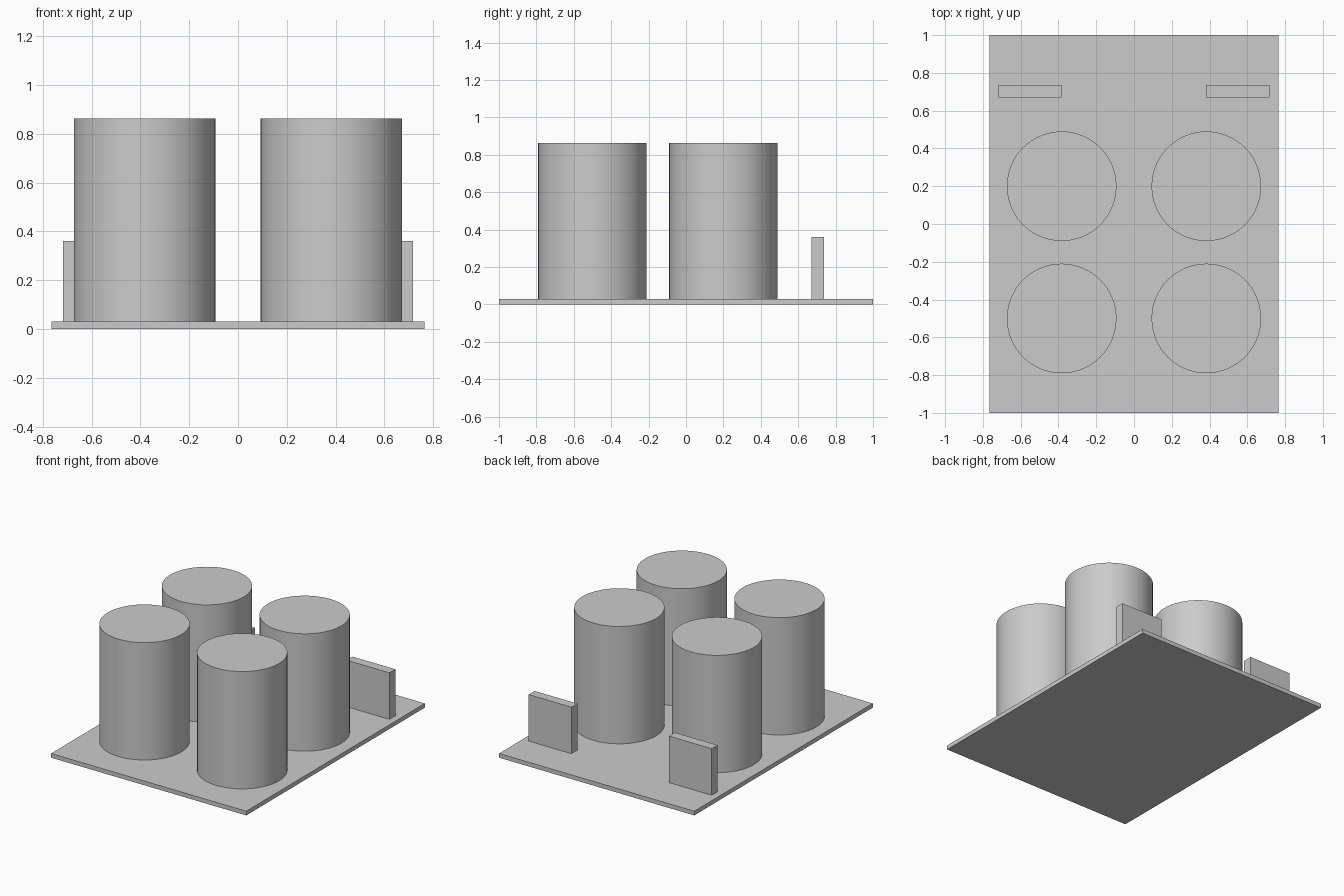
import bpy
import math

cube = bpy.data.objects.get("Cube")
if cube:
    bpy.data.objects.remove(cube, do_unlink=True)

# One plain grey for every part
GREY = (0.6, 0.6, 0.6, 1.0)
grey = bpy.data.materials.new("plain_grey")
grey.use_nodes = True
grey.diffuse_color = GREY
grey.node_tree.nodes["Principled BSDF"].inputs["Base Color"].default_value = GREY

BASE_TOP = 0.03


def finish(name):
    obj = bpy.context.object
    obj.name = obj.data.name = name
    obj.data.materials.append(grey)
    return obj


def box(name, center, size):
    bpy.ops.mesh.primitive_cube_add(size=1, location=center)
    obj = finish(name)
    obj.scale = size
    bpy.ops.object.transform_apply(location=False, rotation=False, scale=True)


def drum(name, x, y, radius=0.29, top=0.862):
    bpy.ops.mesh.primitive_cylinder_add(
        vertices=64, radius=radius, depth=top - BASE_TOP,
        location=(x, y, (top + BASE_TOP) / 2))
    finish(name)
    bpy.ops.object.shade_smooth_by_angle(angle=math.radians(30))


# Flat base plate
box("base_plate", (0, 0, BASE_TOP / 2), (1.53, 2, BASE_TOP))

# Four drums and two upright rear panels, mirrored left and right
for side, sign in (("left", 1), ("right", -1)):
    drum("front_drum_" + side, sign * 0.383, -0.5)
    drum("rear_drum_" + side, sign * 0.383, 0.2)
    box("rear_panel_" + side, (sign * 0.55, 0.704, 0.195), (0.335, 0.066, 0.33))
